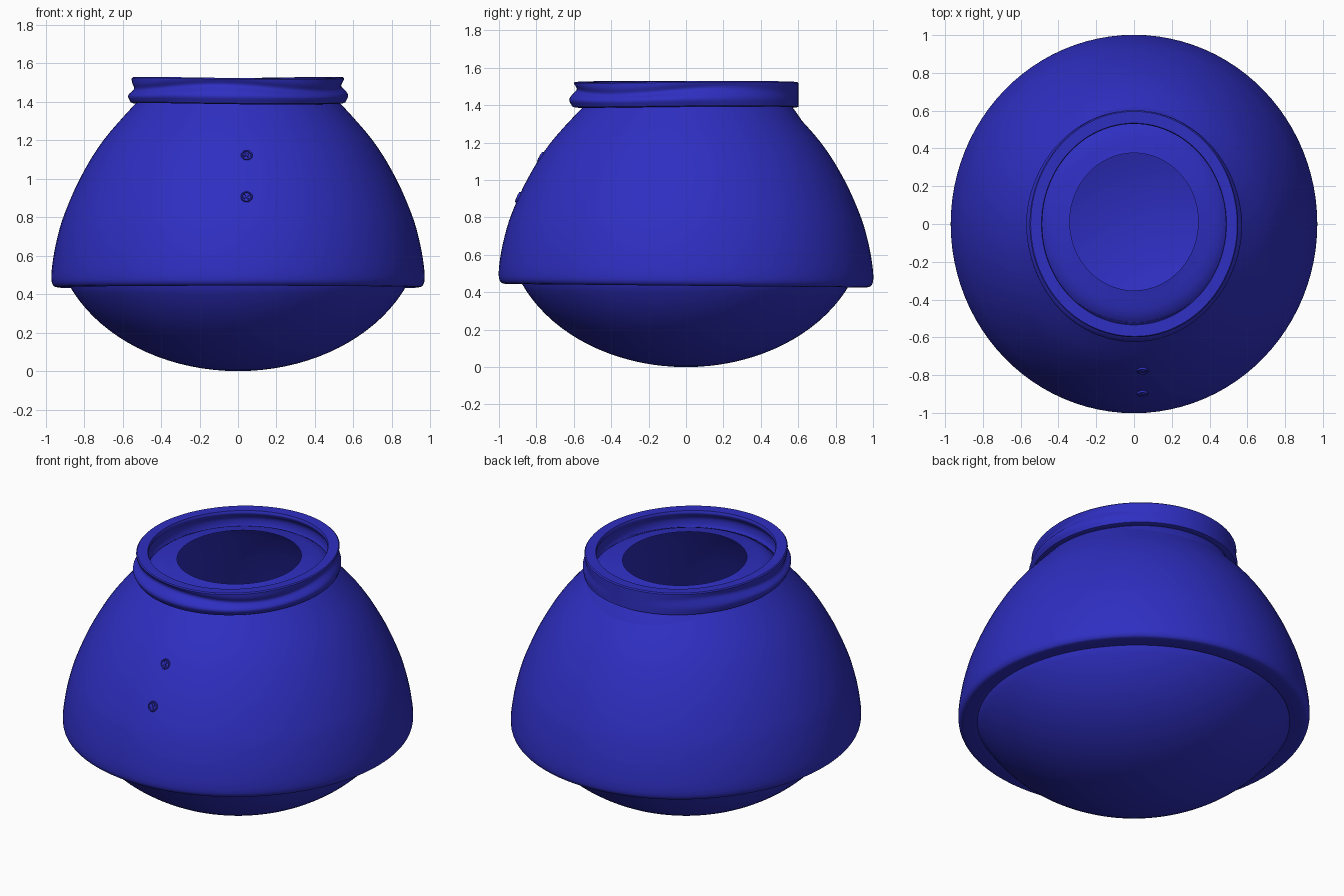
import bpy, bmesh, math
from mathutils import Vector, Matrix

if "Cube" in bpy.data.objects:
    bpy.data.objects.remove(bpy.data.objects["Cube"])

blue = bpy.data.materials.new("blue")
blue.diffuse_color = (0.028, 0.028, 0.54, 1)
blue.use_nodes = True
blue.node_tree.nodes["Principled BSDF"].inputs["Base Color"].default_value = blue.diffuse_color
SEG = 96


def finish(name, bm, angle=40):
    bmesh.ops.recalc_face_normals(bm, faces=bm.faces)
    me = bpy.data.meshes.new(name)
    bm.to_mesh(me)
    bm.free()
    ob = bpy.data.objects.new(name, me)
    bpy.context.collection.objects.link(ob)
    me.materials.append(blue)
    bpy.ops.object.select_all(action='DESELECT')
    ob.select_set(True)
    bpy.context.view_layer.objects.active = ob
    bpy.ops.object.shade_smooth_by_angle(angle=math.radians(angle))
    return ob


def spline(pts, n=5):
    """Catmull-Rom smoothing of a short profile"""
    p = [Vector(q) for q in pts]
    p = [2 * p[0] - p[1]] + p + [2 * p[-1] - p[-2]]
    out = []
    for i in range(1, len(p) - 2):
        a, b, c, d = p[i - 1:i + 3]
        for k in range(n):
            t = k / n
            out.append(0.5 * (2 * b + (c - a) * t + (2 * a - 5 * b + 4 * c - d) * t * t
                              + (3 * b - a - 3 * c + d) * t ** 3))
    return out + [p[-2]]


def lathe(name, profile, warp, closed=False, angle=40):
    """Revolve a profile; warp(r, z, theta) gives the final point"""
    bm = bmesh.new()
    rings = [[bm.verts.new(warp(r, z, 2 * math.pi * i / SEG)) for i in range(SEG)]
             for r, z in profile]
    pairs = list(zip(rings, rings[1:]))
    if closed:
        pairs.append((rings[-1], rings[0]))
    for a, b in pairs:
        for i in range(SEG):
            j = (i + 1) % SEG
            bm.faces.new((a[i], a[j], b[j], b[i]))
    bmesh.ops.remove_doubles(bm, verts=bm.verts, dist=1e-5)
    return finish(name, bm, angle)


# Body: round bowl below, hidden under the coat, domed in to the neck opening
def body_warp(r, z, t):
    k = min(1, max(0, (z - 0.5) / 0.9))
    return (r * math.cos(t), r * (1 + 0.07 * k) * math.sin(t) + 0.012 * k, z)


bowl = [(0.96 * math.sin(a), 0.75 - 0.75 * math.cos(a))
        for a in [math.radians(66) * i / 18 for i in range(19)]]
upper = spline([bowl[-1], (0.89, 0.6), (0.83, 0.8), (0.74, 1.0), (0.64, 1.2),
                (0.55, 1.35), (0.47, 1.435), (0.34, 1.47)])
lathe("body", bowl + upper[1:], body_warp)


# Coat: flared shell with a rounded hem that dips slightly at the back
def coat_warp(r, z, t):
    y = r * 1.032 * math.sin(t)
    return (r * math.cos(t), y, z - 0.01 * y * max(0, 1.4 - z))


outer = spline([(0.935, 0.435), (0.958, 0.443), (0.970, 0.475), (0.966, 0.55),
                (0.945, 0.67), (0.905, 0.81), (0.82, 1.005), (0.70, 1.2),
                (0.525, 1.40), (0.50, 1.42)])
lathe("coat", [(0.86, 0.44)] + outer, coat_warp)


# Collar: thick ring, plain at the back, folded and rippled round the front
def collar_warp(r, z, t):
    front = 0.5 - 0.5 * math.sin(t)
    fold = min(1, front * 2)
    h = (z - 1.39) / 0.135
    if r > 0.515:
        mid = 0.62 + 0.13 * math.sin(3 * t + 0.5)
        r += fold * (0.020 * math.exp(-((h - 0.3) / 0.22) ** 2)
                     - 0.018 * math.exp(-((h - mid) / 0.17) ** 2))
    z += 0.004 * math.sin(2 * t + 0.6)
    return (r * math.cos(t), r * 1.09 * math.sin(t), z)


wall = [(0.553, 1.395 + 0.125 * i / 14) for i in range(15)]
inner = spline([(0.490, 1.524), (0.487, 1.505), (0.507, 1.47), (0.505, 1.43), (0.49, 1.40)])
lathe("collar", [(0.54, 1.39)] + wall + [(0.547, 1.526)] + inner, collar_warp, closed=True)


# Buttons: raised rim, sunken disc and crossed thread
def button(name, x, y, z, tilt):
    bm = bmesh.new()
    n = 20
    prof = [(0.027, -0.012), (0.031, 0.004), (0.028, 0.013), (0.023, 0.013),
            (0.020, 0.007), (0.0, 0.007)]
    rings = [[bm.verts.new((r * math.cos(2 * math.pi * i / n),
                            r * math.sin(2 * math.pi * i / n), h)) for i in range(n)]
             for r, h in prof]
    for a, b in zip(rings, rings[1:]):
        for i in range(n):
            j = (i + 1) % n
            bm.faces.new((a[i], a[j], b[j], b[i]))
    bmesh.ops.remove_doubles(bm, verts=bm.verts, dist=1e-5)
    for ang in (35, 125):
        bmesh.ops.create_cube(bm, size=1, matrix=Matrix.Rotation(math.radians(ang), 4, 'Z')
                              @ Matrix.Translation((0, 0, 0.009))
                              @ Matrix.Diagonal((0.034, 0.007, 0.010, 1)))
    ob = finish(name, bm)
    ob.location = (x, y, z)
    ob.rotation_euler = (math.radians(90 - tilt), 0, 0)


button("upper_button", 0.045, -0.772, 1.12, 30)
button("lower_button", 0.045, -0.892, 0.905, 24)
